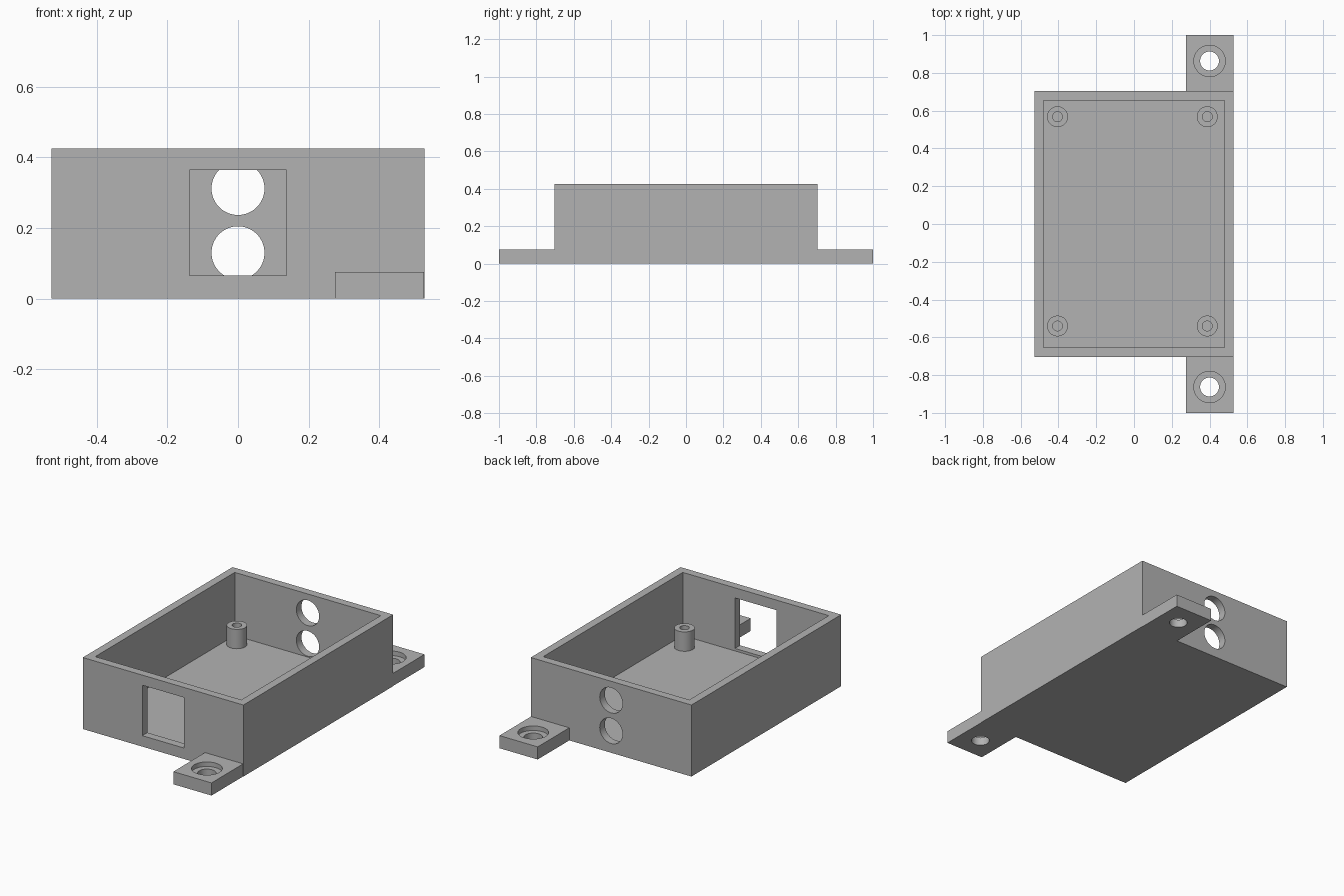
import bpy
import math

if "Cube" in bpy.data.objects:
    bpy.data.objects.remove(bpy.data.objects["Cube"], do_unlink=True)

grey = bpy.data.materials.new("plain grey")
grey.use_nodes = True
colour = (0.45, 0.45, 0.45, 1)
grey.diffuse_color = colour
grey.node_tree.nodes["Principled BSDF"].inputs["Base Color"].default_value = colour


def box(name, low, high):
    centre = [(a + b) / 2 for a, b in zip(low, high)]
    bpy.ops.mesh.primitive_cube_add(size=1, location=centre)
    ob = bpy.context.object
    ob.name = name
    ob.scale = [b - a for a, b in zip(low, high)]
    bpy.ops.object.transform_apply(location=True, scale=True)
    ob.data.materials.append(grey)
    return ob


def cylinder(name, radius, x, y, bottom, top):
    bpy.ops.mesh.primitive_cylinder_add(
        vertices=64, radius=radius, depth=top - bottom, location=(x, y, (bottom + top) / 2))
    ob = bpy.context.object
    ob.name = name
    bpy.ops.object.transform_apply(location=True)
    ob.data.materials.append(grey)
    return ob


def combine(target, tool, operation):
    mod = target.modifiers.new(tool.name, "BOOLEAN")
    mod.object = tool
    mod.operation = operation
    mod.solver = "EXACT"
    bpy.context.view_layer.objects.active = target
    bpy.ops.object.modifier_apply(modifier=mod.name)
    bpy.data.objects.remove(tool, do_unlink=True)


def smooth(ob):
    bpy.ops.object.select_all(action="DESELECT")
    ob.select_set(True)
    bpy.context.view_layer.objects.active = ob
    bpy.ops.object.shade_smooth_by_angle(angle=math.radians(30))


W, D, H = 0.528, 0.703, 0.425
WALL, FLOOR, TAB = 0.048, 0.05, 0.075

# Open tray with a cavity
case = box("case", (-W, -D, 0), (W, D, H))
combine(case, box("cavity", (WALL - W, WALL - D, FLOOR), (W - WALL, D - WALL, H + 0.1)), "DIFFERENCE")

# Rectangular window in the front wall
combine(case, box("window", (-0.137, -D - 0.1, 0.065), (0.137, -D + 0.1, 0.365)), "DIFFERENCE")

# Two round ports in the back wall
for z in (0.13, 0.312):
    port = cylinder("port", 0.075, 0, 0, -0.1, 0.1)
    port.rotation_euler.x = math.pi / 2
    port.location = (0, D, z)
    bpy.context.view_layer.update()
    combine(case, port, "DIFFERENCE")

# Mounting tabs with counterbored screw holes
for side, name in ((-1, "front_tab"), (1, "back_tab")):
    ends = sorted((side * (D - 0.02), side))
    combine(case, box(name, (0.275, ends[0], 0), (0.526, ends[1], TAB)), "UNION")
    y = side * 0.863
    combine(case, cylinder("screw_hole", 0.05, 0.4, y, -0.1, 0.2), "DIFFERENCE")
    combine(case, cylinder("counterbore", 0.083, 0.4, y, TAB - 0.027, 0.2), "DIFFERENCE")
smooth(case)

# Hollow board posts standing on the floor
for x, side in ((-0.405, "right"), (0.388, "left")):
    for y, end in ((-0.54, "front"), (0.568, "back")):
        post = cylinder(f"{end}_{side}_post", 0.055, x, y, FLOOR, 0.165)
        combine(post, cylinder("bore", 0.026, x, y, FLOOR - 0.1, 0.3), "DIFFERENCE")
        smooth(post)
